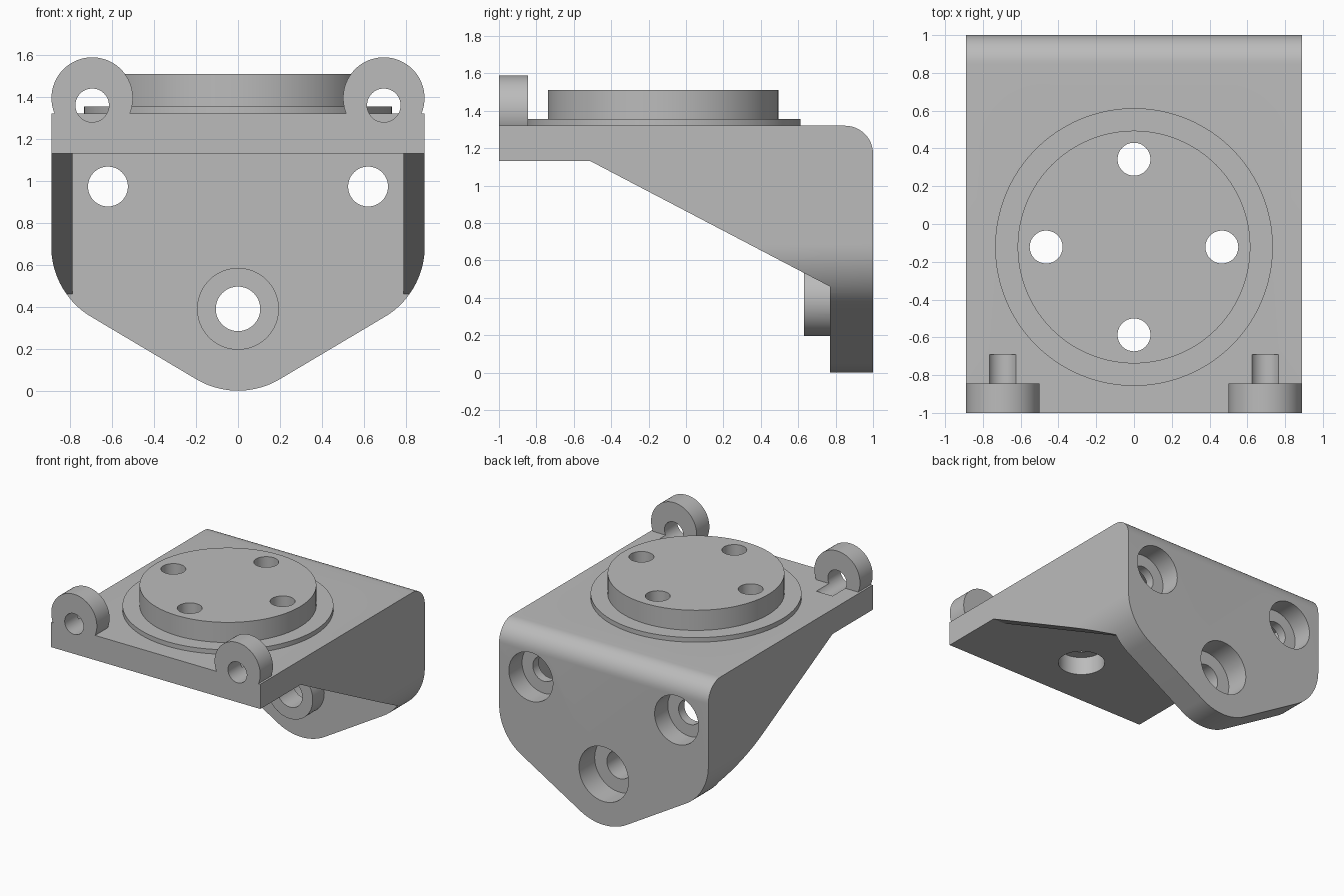
import bpy
import bmesh
from math import sin, cos, radians
from mathutils import Matrix, Vector

old = bpy.data.objects.get("Cube")
if old:
    bpy.data.objects.remove(old, do_unlink=True)

grey = bpy.data.materials.new("light grey metal")
grey.use_nodes = True
grey.diffuse_color = (0.5, 0.5, 0.5, 1)
grey.node_tree.nodes["Principled BSDF"].inputs["Base Color"].default_value = (0.5, 0.5, 0.5, 1)


def finish(name, bm):
    bmesh.ops.recalc_face_normals(bm, faces=bm.faces)
    mesh = bpy.data.meshes.new(name)
    bm.to_mesh(mesh)
    bm.free()
    mesh.materials.append(grey)
    obj = bpy.data.objects.new(name, mesh)
    bpy.context.collection.objects.link(obj)
    return obj


def prism(name, points, start, length):
    """Extrude a closed outline along a vector."""
    bm = bmesh.new()
    face = bm.faces.new([bm.verts.new(Vector(p) + Vector(start)) for p in points])
    new = bmesh.ops.extrude_face_region(bm, geom=[face])["geom"]
    verts = [v for v in new if isinstance(v, bmesh.types.BMVert)]
    bmesh.ops.translate(bm, verts=verts, vec=length)
    return finish(name, bm)


def box(name, low, high):
    (x, y, z), (u, v, w) = low, high
    return prism(name, [(x, y, z), (u, y, z), (u, v, z), (x, v, z)], (0, 0, 0), (0, 0, w - z))


def cylinder(name, axis, a, b, radius, low, high, sides=64):
    """Cylinder along y at (x=a, z=b) or along z at (x=a, y=b)."""
    bm = bmesh.new()
    bmesh.ops.create_cone(bm, cap_ends=True, segments=sides, radius1=radius,
                          radius2=radius, depth=high - low)
    mid = (low + high) / 2
    if axis == "y":
        bm.transform(Matrix.Translation((a, mid, b)) @ Matrix.Rotation(radians(90), 4, "X"))
    else:
        bm.transform(Matrix.Translation((a, b, mid)))
    return finish(name, bm)


def combine(target, tool, operation):
    mod = target.modifiers.new(operation.lower(), "BOOLEAN")
    mod.operation = operation
    mod.solver = "EXACT"
    mod.object = tool
    bpy.context.view_layer.objects.active = target
    bpy.ops.object.modifier_apply(modifier=mod.name)
    bpy.data.objects.remove(tool, do_unlink=True)


def arc(cx, cz, r, start, end, steps=12):
    angles = [radians(start + (end - start) * i / steps) for i in range(steps + 1)]
    return [(cx + r * cos(t), cz + r * sin(t)) for t in angles]


# Front outline: straight sides, rounded corners and rounded point
half = arc(0, 0.39, 0.39, -90, -60) + arc(0.5, 0.687, 0.39, -60, 0, 20) + [(0.89, 1.32)]
outline = half + [(-x, z) for x, z in reversed(half[1:])]
bracket = prism("bracket", [(x, 0, z) for x, z in outline], (0, -1, 0), (0, 2, 0))

# Side profile: top plate, sloping gussets, rounded back edge
side = [(-1, 1.13), (-0.51, 1.13), (0.77, 0.46), (0.77, -0.1), (1, -0.1)]
side += arc(0.85, 1.17, 0.15, 0, 90) + [(-1, 1.32)]
combine(bracket, prism("side_profile", [(0, y, z) for y, z in side], (-1, 0, 0), (2, 0, 0)),
        "INTERSECT")

# Open pocket between the gussets
combine(bracket, box("pocket", (-0.79, -1.2, -0.2), (0.79, 0.77, 1.13)), "DIFFERENCE")

# Raised ring, round pad, rear boss and front lugs
PAD_Y = -0.122
combine(bracket, cylinder("ring", "z", 0, PAD_Y, 0.735, 1.25, 1.355, 128), "UNION")
combine(bracket, cylinder("pad", "z", 0, PAD_Y, 0.616, 1.22, 1.51, 128), "UNION")
combine(bracket, cylinder("boss", "y", 0, 0.39, 0.195, 0.63, 0.79), "UNION")
for s in (-1, 1):
    combine(bracket, cylinder("lug", "y", s * 0.695, 1.395, 0.194, -1, -0.845), "UNION")

# Lug holes continuing as short grooves in the plate
for s in (-1, 1):
    combine(bracket, cylinder("lug_hole", "y", s * 0.695, 1.36, 0.08, -1.1, -0.69), "DIFFERENCE")

# Pad holes, counterbored from below
for dx, dy in ((1, 0), (-1, 0), (0, 1), (0, -1)):
    x, y = dx * 0.465, PAD_Y + dy * 0.465
    combine(bracket, cylinder("pad_hole", "z", x, y, 0.087, 1, 1.7), "DIFFERENCE")
    combine(bracket, cylinder("pad_counterbore", "z", x, y, 0.167, 1, 1.27), "DIFFERENCE")

# Wall holes, counterbored from the back
for x, z, r, bore, floor in ((-0.62, 0.973, 0.095, 0.187, 0.84),
                             (0.62, 0.973, 0.095, 0.187, 0.84),
                             (0, 0.39, 0.106, 0.21, 0.81)):
    combine(bracket, cylinder("wall_hole", "y", x, z, r, 0.5, 1.2), "DIFFERENCE")
    combine(bracket, cylinder("wall_counterbore", "y", x, z, bore, floor, 1.2), "DIFFERENCE")

# Smooth round surfaces, crisp edges
bpy.ops.object.select_all(action="DESELECT")
bracket.select_set(True)
bpy.context.view_layer.objects.active = bracket
bpy.ops.object.shade_smooth_by_angle(angle=radians(25))
